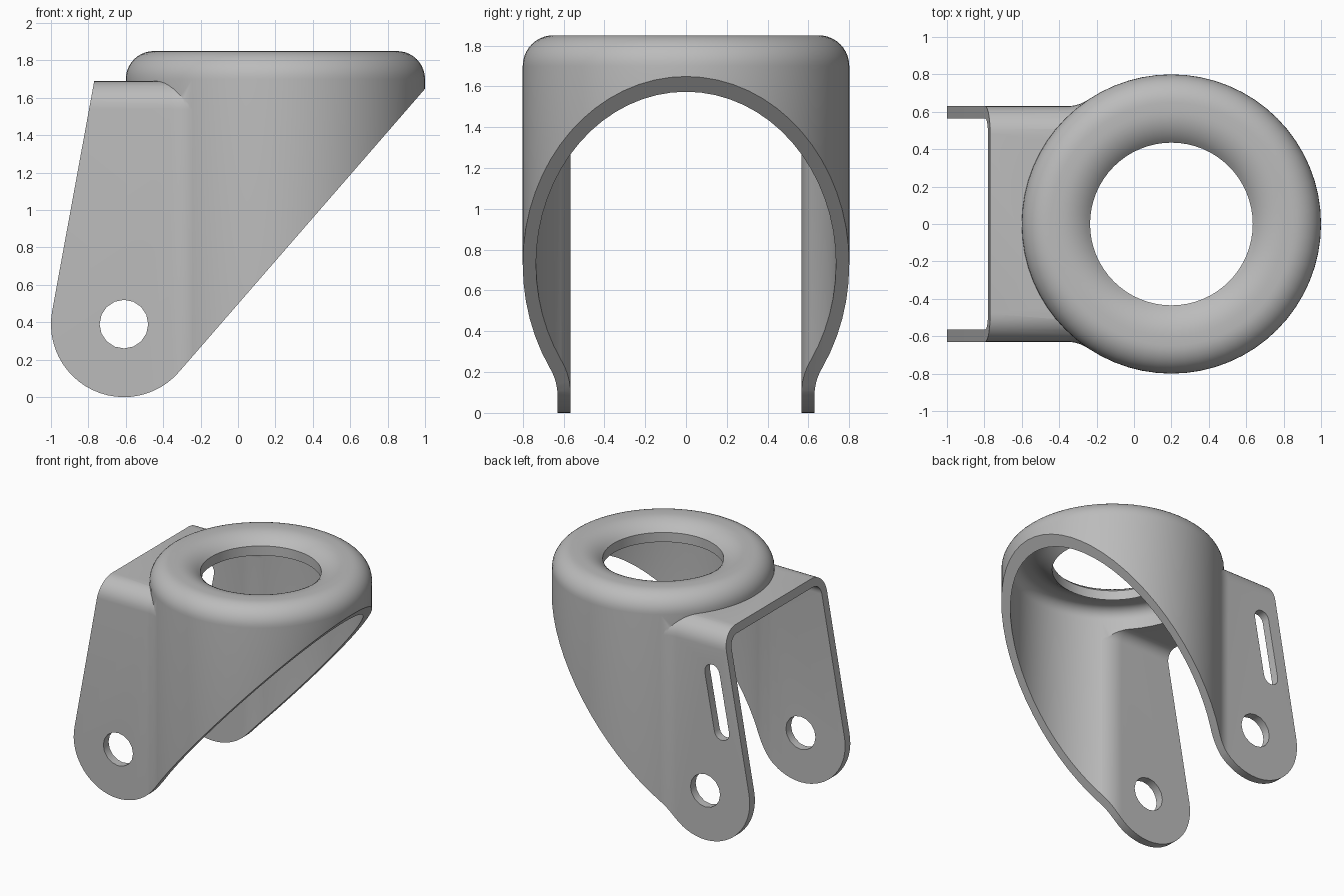
import bpy, bmesh
from math import sin, cos, pi, radians, sqrt, atan2
from mathutils import Vector

if "Cube" in bpy.data.objects:
    bpy.data.objects.remove(bpy.data.objects["Cube"])

# Main dimensions
CX, R, WALL = 0.2, 0.8, 0.065        # swivel dome
ARM_Y, ARM_TOP, ARM_ROUND = 0.63, 1.69, 0.15
BLEND = 0.2                          # fillet between arm and dome
HOLE = 0.435
AXLE_X, AXLE_Z, AXLE_R = -0.61, 0.39, 0.13

grey = bpy.data.materials.new("steel grey")
grey.use_nodes = True
grey.diffuse_color = (0.5, 0.5, 0.5, 1)
grey.node_tree.nodes["Principled BSDF"].inputs["Base Color"].default_value = (0.5, 0.5, 0.5, 1)


def skin(name, rings):
    """Closed solid through equal-sized rings of points."""
    bm = bmesh.new()
    loops = [[bm.verts.new(p) for p in ring] for ring in rings]
    n = len(loops[0])
    for a, b in zip(loops, loops[1:]):
        for i in range(n):
            j = (i + 1) % n
            bm.faces.new((a[i], a[j], b[j], b[i]))
    bm.faces.new(loops[0])
    bm.faces.new(loops[-1])
    bmesh.ops.recalc_face_normals(bm, faces=bm.faces)
    mesh = bpy.data.meshes.new(name)
    bm.to_mesh(mesh)
    bm.free()
    mesh.materials.append(grey)
    obj = bpy.data.objects.new(name, mesh)
    bpy.context.collection.objects.link(obj)
    return obj


def arc(cx, cy, r, a0, a1, n):
    return [(cx + r * cos(radians(a0 + (a1 - a0) * i / n)),
             cy + r * sin(radians(a0 + (a1 - a0) * i / n))) for i in range(n + 1)]


def revolve(name, profile, n=64):
    return skin(name, [[(CX + r * cos(2 * pi * i / n), r * sin(2 * pi * i / n), z)
                        for i in range(n)] for r, z in profile])


def prism(name, outline, y0, y1):
    return skin(name, [[(x, y, z) for x, z in outline] for y in (y0, y1)])


def arm_block(name, inset, x_start, z_start):
    """Rounded-top block whose sides flare into the dome."""
    fy = ARM_Y + BLEND
    dx = sqrt((R + BLEND) ** 2 - fy ** 2)
    end = degrees_from = atan2(-fy, dx) * 180 / pi
    flare = arc(CX - dx, fy, BLEND + inset, -90, end, 8)
    stations = [(x_start, ARM_Y - inset)] + flare + [(0.0, flare[-1][1])]
    top, rad = ARM_TOP - inset, ARM_ROUND - inset
    rings = []
    for x, w in stations:
        right = [(w, z_start)] + arc(w - rad, top - rad, rad, 0, 90, 8)
        ring = right + [(-y, z) for y, z in reversed(right)]
        rings.append([(x, y, z) for y, z in ring])
    return skin(name, rings)


def boolean(obj, cutter, operation):
    mod = obj.modifiers.new("cut", 'BOOLEAN')
    mod.operation, mod.object, mod.solver = operation, cutter, 'EXACT'
    cutter.hide_render = True
    with bpy.context.temp_override(object=obj, active_object=obj, selected_objects=[obj]):
        bpy.ops.object.modifier_apply(modifier=mod.name)
    bpy.data.objects.remove(cutter)


# Outer dome with rolled lip, joined to the arm block
outer = [(R, -0.1)] + arc(0.65, 1.7, 0.15, 0, 90, 10) + arc(0.6, 1.63, 0.22, 90, 138.6, 7)
outer.append((HOLE - 0.01, 1.77))
fork = revolve("caster_fork", outer)
boolean(fork, arm_block("arm_outer", 0, -1.15, -0.1), 'UNION')

# Hollow out dome and arms, opening the bearing hole
inner = [(R - WALL, -0.2)] + arc(0.65, 1.7, 0.15 - WALL, 0, 90, 8)
inner += [(0.6, 1.785), (0.55, 1.775), (0.5, 1.75), (HOLE, 1.70), (HOLE, 2.2)]
boolean(fork, revolve("dome_hollow", inner), 'DIFFERENCE')
boolean(fork, arm_block("arm_hollow", WALL, -1.3, -0.2), 'DIFFERENCE')

# Side silhouette: rounded foot, leaning rear edge, slanted front cut
foot = arc(AXLE_X, AXLE_Z, 0.39, 169.6, 319, 24)
rear = Vector(foot[0]) + 1.7 * Vector((0.18, 0.984))
front = Vector(foot[-1]) + 2.5 * Vector((0.656, 0.755))
outline = [tuple(rear)] + foot + [tuple(front), (front.x, 2.3), (rear.x, 2.3)]
boolean(fork, prism("side_silhouette", outline, -1.2, 1.2), 'INTERSECT')

# Axle holes through both arms
axle = arc(AXLE_X, AXLE_Z, AXLE_R, 0, 360, 16)[:-1]
boolean(fork, prism("axle_cutter", axle, -1.2, 1.2), 'DIFFERENCE')

# Leaning slot in the back arm only
slot = arc(-0.67, 1.34, 0.065, -10, 170, 8) + arc(-0.755, 0.89, 0.065, 170, 350, 8)
boolean(fork, prism("slot_cutter", slot, 0.3, 1.2), 'DIFFERENCE')

# Smooth curved walls, sharp cut edges
bpy.ops.object.select_all(action='DESELECT')
fork.select_set(True)
bpy.context.view_layer.objects.active = fork
bpy.ops.object.shade_smooth_by_angle(angle=radians(30))
